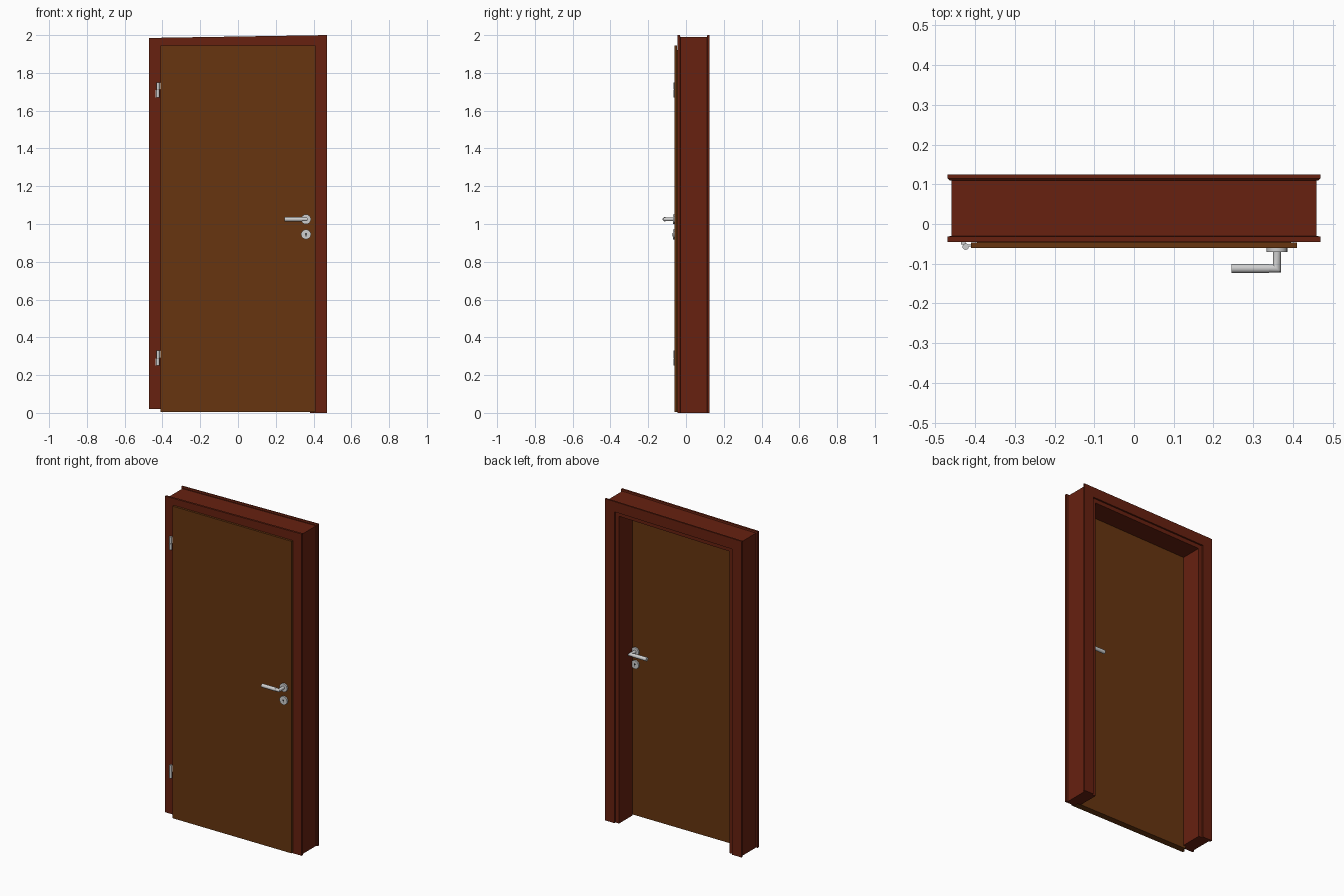
import bpy, bmesh
from math import pi, radians
from mathutils import Matrix, Vector

cube = bpy.data.objects.get("Cube")
if cube:
    bpy.data.objects.remove(cube, do_unlink=True)


def material(name, rgb, metallic=0.0):
    m = bpy.data.materials.new(name)
    m.use_nodes = True
    color = (*rgb, 1)
    m.diffuse_color = color
    m.node_tree.nodes["Principled BSDF"].inputs["Base Color"].default_value = color
    return m


RED = material("red_brown_wood", (0.135, 0.015, 0.005))
BROWN = material("brown_wood", (0.135, 0.036, 0.005))
STEEL = material("light_steel", (0.62, 0.62, 0.62))
DARK = material("dark_keyhole", (0.02, 0.02, 0.02))


def finish(name, bm, mat, smooth=False):
    bmesh.ops.recalc_face_normals(bm, faces=bm.faces)
    me = bpy.data.meshes.new(name)
    bm.to_mesh(me)
    bm.free()
    me.materials.append(mat)
    ob = bpy.data.objects.new(name, me)
    bpy.context.collection.objects.link(ob)
    if smooth:
        bpy.ops.object.select_all(action="DESELECT")
        ob.select_set(True)
        bpy.context.view_layer.objects.active = ob
        bpy.ops.object.shade_smooth_by_angle(angle=radians(35))
    return ob


def box(name, lo, hi, mat):
    lo, hi = Vector(lo), Vector(hi)
    bm = bmesh.new()
    bmesh.ops.create_cube(bm, size=1, matrix=Matrix.Translation((lo + hi) / 2)
                          @ Matrix.Diagonal((*(hi - lo), 1)))
    return finish(name, bm, mat)


def rod(name, a, b, radius, mat, sides=24):
    a, b = Vector(a), Vector(b)
    turn = (b - a).to_track_quat("Z", "Y").to_matrix().to_4x4()
    bm = bmesh.new()
    bmesh.ops.create_cone(bm, cap_ends=True, segments=sides, radius1=radius,
                          radius2=radius, depth=(b - a).length,
                          matrix=Matrix.Translation((a + b) / 2) @ turn)
    return finish(name, bm, mat, True)


# Door frame: one section (outward offset, depth) swept up, across and down
section = [(0.40, -0.045), (0.47, -0.045), (0.47, -0.032), (0.46, -0.03),
           (0.46, 0.11), (0.465, 0.11), (0.47, 0.115), (0.47, 0.125),
           (0.405, 0.125), (0.405, 0.115), (0.38, 0.115), (0.38, -0.018),
           (0.40, -0.018)]
HEAD = 1.53
bm = bmesh.new()
rings = []
for side, foot, drop in ((-1, 0.02, None), (-1, None, 0.015),
                         (1, None, 0.0), (1, 0.0, None)):
    rings.append([bm.verts.new((side * o, y, HEAD + o - drop if foot is None else foot))
                  for o, y in section])
n = len(section)
for r, s in zip(rings, rings[1:]):
    for i in range(n):
        j = (i + 1) % n
        bm.faces.new((r[i], r[j], s[j], s[i]))
bm.faces.new(rings[0])
bm.faces.new(rings[-1])
finish("door_frame", bm, RED)

# Door leaf with an overlapping front lip
box("door_front_lip", (-0.41, -0.06, 0.005), (0.41, -0.047, 1.945), BROWN)
box("door_core", (-0.395, -0.047, 0.005), (0.395, -0.02, 1.92), BROWN)

# Handles and lock plates on both faces of the door
HX, HZ, LZ = 0.36, 1.025, 0.945
for label, face, d in (("front", -0.06, -1), ("back", -0.02, 1)):
    out = face + d * 0.01
    arm = face + d * 0.052
    rod(label + "_handle_rose", (HX, face, HZ), (HX, out, HZ), 0.026, STEEL)
    rod(label + "_lock_rose", (HX, face, LZ), (HX, out, LZ), 0.026, STEEL)
    rod(label + "_keyhole", (HX, out, LZ + 0.002), (HX, out + d * 0.001, LZ + 0.002),
        0.005, DARK, 12)
    box(label + "_key_slot", (HX - 0.002, min(out, out + d * 0.001), LZ - 0.01),
        (HX + 0.002, max(out, out + d * 0.001), LZ), DARK)

    # Mitred elbow from the door to the grip
    bm = bmesh.new()
    loops = []
    sides, radius = 24, 0.01
    ring = [(Matrix.Rotation(2 * pi * i / sides, 3, "Y") @ Vector((radius, 0, 0)))
            for i in range(sides)]
    loops.append([bm.verts.new((HX + p.x, out, HZ + p.z)) for p in ring])
    loops.append([bm.verts.new((HX + p.x, arm + d * p.x, HZ + p.z)) for p in ring])
    loops.append([bm.verts.new((HX - 0.022, arm + d * p.x, HZ + p.z)) for p in ring])
    for r, s in zip(loops, loops[1:]):
        for i in range(sides):
            j = (i + 1) % sides
            bm.faces.new((r[i], r[j], s[j], s[i]))
    finish(label + "_handle_elbow", bm, STEEL, True)
    rod(label + "_handle_grip", (HX - 0.02, arm, HZ), (0.245, arm, HZ), 0.0115, STEEL)

# Hinges: a barrel in two halves, one leaf on the frame and one on the door
for label, z in (("lower", 0.25), ("upper", 1.67)):
    rod(label + "_hinge_barrel_bottom", (-0.424, -0.057, z), (-0.424, -0.057, z + 0.039),
        0.008, STEEL, 16)
    rod(label + "_hinge_barrel_top", (-0.424, -0.057, z + 0.041), (-0.424, -0.057, z + 0.08),
        0.008, STEEL, 16)
    rod(label + "_hinge_pin", (-0.424, -0.057, z + 0.002), (-0.424, -0.057, z + 0.078),
        0.006, STEEL, 16)
    box(label + "_hinge_frame_leaf", (-0.436, -0.051, z), (-0.424, -0.044, z + 0.039), STEEL)
    box(label + "_hinge_door_leaf", (-0.424, -0.057, z + 0.041), (-0.408, -0.052, z + 0.08),
        STEEL)
